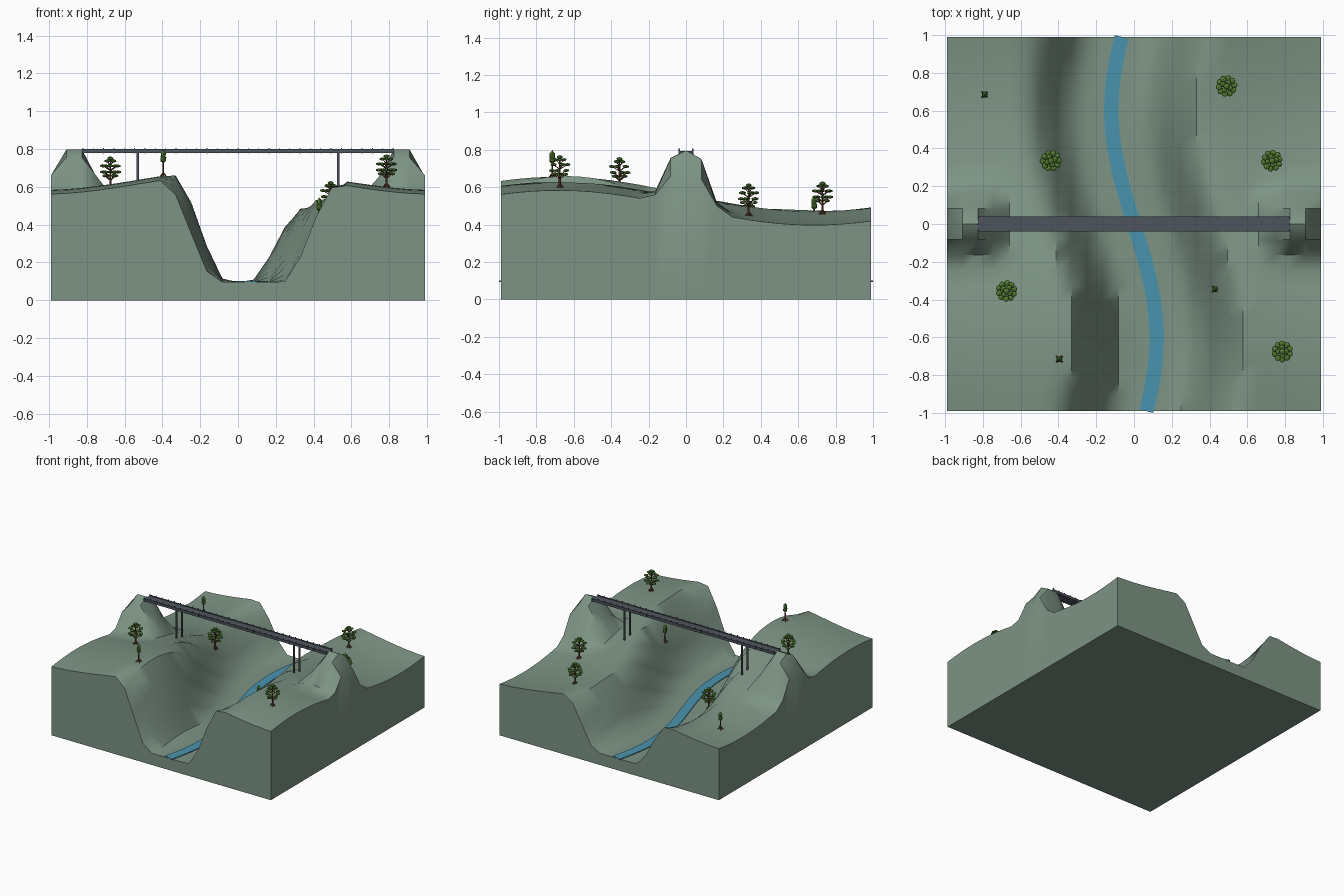
import bpy, bmesh, math
from mathutils import Vector, Matrix

if "Cube" in bpy.data.objects:
    bpy.data.objects.remove(bpy.data.objects["Cube"])


def material(name, rgb):
    m = bpy.data.materials.new(name)
    m.diffuse_color = (*rgb, 1)
    m.use_nodes = True
    m.node_tree.nodes["Principled BSDF"].inputs["Base Color"].default_value = m.diffuse_color
    return m


GROUND = material("grey green ground", (0.205, 0.296, 0.233))
WATER = material("river blue", (0.068, 0.296, 0.42))
STEEL = material("dark grey steel", (0.078, 0.089, 0.112))
LEAF = material("leaf green", (0.089, 0.214, 0.033))
BARK = material("bark brown", (0.147, 0.045, 0.025))


def smoothstep(a, b, v):
    t = min(max((v - a) / (b - a), 0), 1)
    return t * t * (3 - 2 * t)


def river_x(y):
    return -0.12 * math.sin(2.6 * y)


def height(x, y):
    # rolling plateau, cut by the valley, raised at the two bridge mounds
    hill = 0.49 - 0.093 * math.sin(2.3 * y) + 0.055 * (1 + math.cos(3 * x))
    z = 0.096 + (hill - 0.096) * smoothstep(0.17, 0.47, abs(x - river_x(y)))
    mound = 1 - smoothstep(0.045, 0.2, max(abs(abs(x) - 0.87), abs(y)))
    return z + (0.797 - z) * mound


def finish(bm, name, mat, smooth=None):
    me = bpy.data.meshes.new(name)
    bmesh.ops.recalc_face_normals(bm, faces=bm.faces)
    bm.to_mesh(me)
    bm.free()
    me.materials.append(mat)
    if smooth:
        me.polygons.foreach_set("use_smooth", [True] * len(me.polygons))
        me.set_sharp_from_angle(angle=math.radians(smooth))
    return me


def place(me, name, loc=(0, 0, 0), rot=0):
    ob = bpy.data.objects.new(name, me)
    ob.location = loc
    ob.rotation_euler.z = rot
    bpy.context.collection.objects.link(ob)
    return ob


def box(bm, lo, hi):
    lo, hi = Vector(lo), Vector(hi)
    mat = Matrix.Translation((lo + hi) / 2) @ Matrix.Diagonal((*(hi - lo), 1))
    bmesh.ops.create_cube(bm, size=1, matrix=mat)


def rod(bm, a, b, r1, r2, sides=6):
    a, b = Vector(a), Vector(b)
    d = b - a
    mat = Matrix.Translation((a + b) / 2) @ d.to_track_quat("Z", "Y").to_matrix().to_4x4()
    bmesh.ops.create_cone(bm, cap_ends=True, segments=sides, radius1=r1,
                          radius2=r2, depth=d.length, matrix=mat)


def blob(bm, c, r, h):
    mat = Matrix.Translation(c) @ Matrix.Diagonal((r, r, h, 1))
    bmesh.ops.create_icosphere(bm, subdivisions=1, radius=1, matrix=mat)


# Terrain block: displaced grid with skirt pulled down to a flat base
E, N = 0.99, 24
bm = bmesh.new()
bmesh.ops.create_grid(bm, x_segments=N, y_segments=N, size=E)
for v in bm.verts:
    v.co.z = height(v.co.x, v.co.y)
rim = [e for e in bm.edges if e.is_boundary]
ext = bmesh.ops.extrude_edge_only(bm, edges=rim)["geom"]
for v in ext:
    if isinstance(v, bmesh.types.BMVert):
        v.co.z = 0
bmesh.ops.contextual_create(bm, geom=[e for e in ext if isinstance(e, bmesh.types.BMEdge)
                                      and e.is_boundary])
place(finish(bm, "terrain", GROUND, 50), "terrain")

# River ribbon on the valley floor
bm = bmesh.new()
rows = []
for i in range(41):
    y = -0.99 + 1.98 * i / 40
    t = Vector((river_x(y + 0.01) - river_x(y - 0.01), 0.02, 0)).normalized()
    n = Vector((t.y, -t.x, 0)) * 0.038
    c = Vector((river_x(y), y, 0))
    rows.append([bm.verts.new(c + n * s + Vector((0, 0, z)))
                 for s, z in ((-1, 0.094), (1, 0.094), (1, 0.102), (-1, 0.102))])
for a, b in zip(rows, rows[1:]):
    for k in range(4):
        j = (k + 1) % 4
        bm.faces.new((a[k], a[j], b[j], b[k]))
bm.faces.new(rows[0])
bm.faces.new(rows[-1])
place(finish(bm, "river", WATER), "river")

# Bridge deck
bm = bmesh.new()
box(bm, (-0.825, -0.036, 0.782), (0.825, 0.036, 0.793))
place(finish(bm, "bridge_deck", STEEL), "bridge_deck")

# Side railings with small posts
bm = bmesh.new()
for s in (-1, 1):
    y = s * 0.037
    box(bm, (-0.825, y - 0.003, 0.778), (0.825, y + 0.003, 0.799))
    for i in range(31):
        x = -0.82 + 1.64 * i / 30
        box(bm, (x - 0.002, y - 0.004, 0.776), (x + 0.002, y + 0.004, 0.806))
place(finish(bm, "bridge_railings", STEEL), "bridge_railings")

# Paired support posts
bm = bmesh.new()
for x in (-0.53, 0.53):
    for y in (-0.034, 0.034):
        rod(bm, (x, y, height(x, y) - 0.02), (x, y, 0.785), 0.007, 0.007, 8)
    box(bm, (x - 0.006, -0.034, 0.77), (x + 0.006, 0.034, 0.783))
place(finish(bm, "bridge_posts", STEEL, 50), "bridge_posts")

# Broad tree: trunk, roots and branches, tiers of flattened leaf clumps
wood, leaves = bmesh.new(), bmesh.new()
rod(wood, (0, 0, -0.01), (0, 0, 0.155), 0.007, 0.003)
for i in range(5):
    a = math.tau * i / 5
    rod(wood, (0.02 * math.cos(a), 0.02 * math.sin(a), -0.004), (0, 0, 0.02), 0.004, 0.005, 5)
tiers = ((0.07, 0.034, 4, 0.015), (0.09, 0.042, 5, 0.018),
         (0.122, 0.041, 5, 0.018), (0.148, 0.022, 4, 0.016))
for k, (z, r, n, size) in enumerate(tiers):
    for i in range(n):
        a = math.tau * i / n + k * 0.65
        c = Vector((r * math.cos(a), r * math.sin(a), z))
        rod(wood, (0, 0, z - 0.025), c, 0.003, 0.002, 5)
        blob(leaves, c, size, 0.009)
blob(leaves, (0, 0, 0.162), 0.018, 0.011)
broad_wood = finish(wood, "broad_tree_trunk", BARK)
broad_leaf = finish(leaves, "broad_tree_leaves", LEAF)

# Slim tree: thin trunk, root foot and one tall leaf clump
wood, leaves = bmesh.new(), bmesh.new()
rod(wood, (0, 0, -0.01), (0, 0, 0.09), 0.005, 0.004)
for i in range(4):
    a = math.pi / 4 + math.pi / 2 * i
    rod(wood, (0.022 * math.cos(a), 0.022 * math.sin(a), -0.003), (0, 0, 0.016), 0.004, 0.005, 5)
for z, r, h in ((0.088, 0.018, 0.022), (0.11, 0.016, 0.03)):
    blob(leaves, (0, 0, z), r, h)
slim_wood = finish(wood, "slim_tree_trunk", BARK)
slim_leaf = finish(leaves, "slim_tree_leaves", LEAF)

# Tree placement on the terrain
broad = ((-0.44, 0.335), (0.49, 0.73), (0.73, 0.335), (-0.675, -0.355), (0.785, -0.675))
slim = ((-0.79, 0.685), (-0.395, -0.715), (0.43, -0.345))
for spots, kind, meshes in ((broad, "broad_tree", (broad_wood, broad_leaf)),
                            (slim, "slim_tree", (slim_wood, slim_leaf))):
    for i, (x, y) in enumerate(spots):
        for me, part in zip(meshes, ("trunk", "leaves")):
            place(me, f"{kind}_{i + 1}_{part}", (x, y, height(x, y)),
                  i * 0.7 if kind == "broad_tree" else 0)
